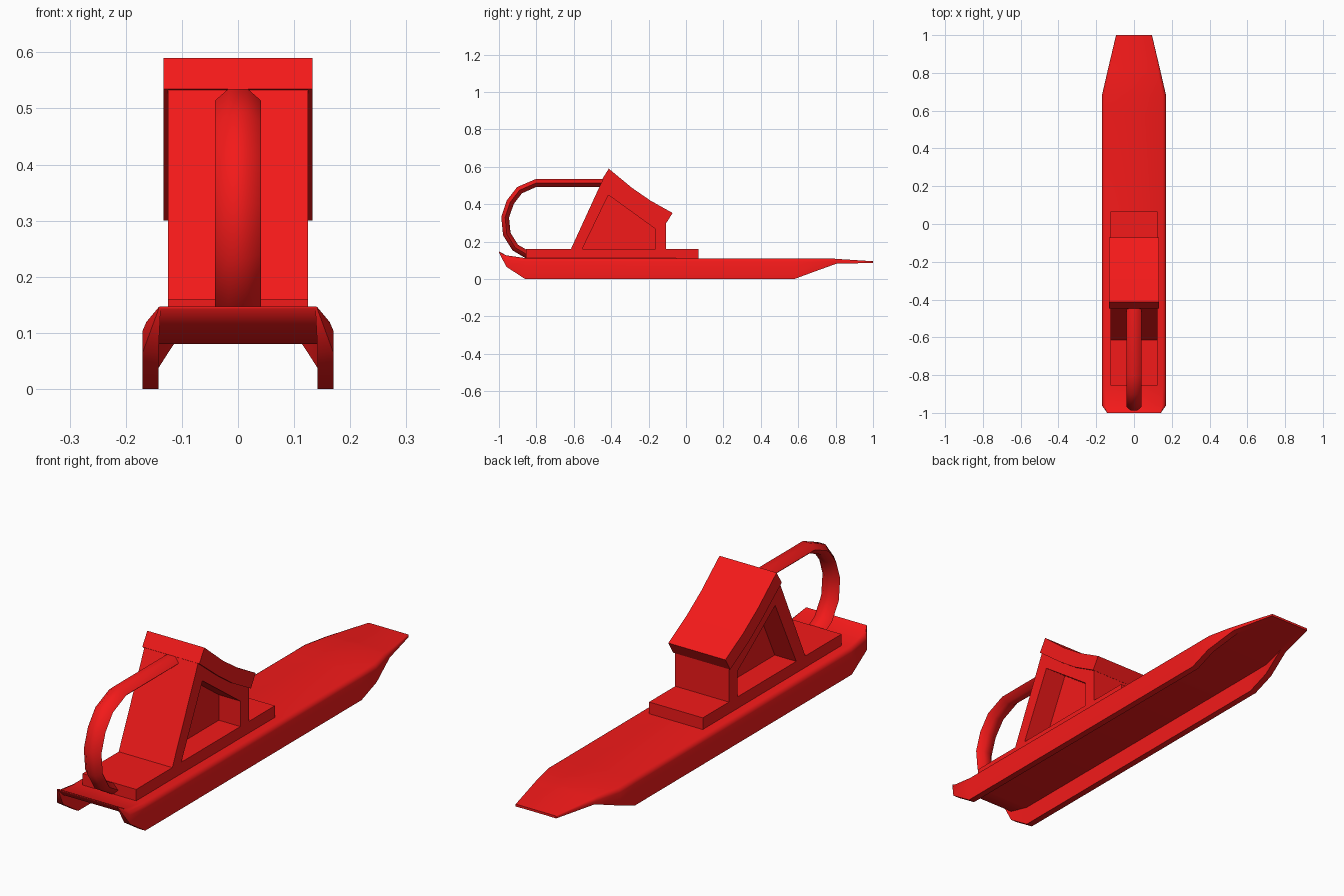
import bpy, bmesh, math
from mathutils import Vector

if "Cube" in bpy.data.objects:
    bpy.data.objects.remove(bpy.data.objects["Cube"])

red = bpy.data.materials.new("red_paint")
red.diffuse_color = (0.9, 0.01, 0.01, 1)
red.use_nodes = True
red.node_tree.nodes["Principled BSDF"].inputs["Base Color"].default_value = red.diffuse_color


def loft(name, rings, smooth=False):
    """Skin a list of closed rings of equal length and cap both ends."""
    bm = bmesh.new()
    vs = [[bm.verts.new(p) for p in ring] for ring in rings]
    n = len(rings[0])
    for a, b in zip(vs, vs[1:]):
        for i in range(n):
            j = (i + 1) % n
            bm.faces.new((a[i], a[j], b[j], b[i]))
    bm.faces.new(vs[0][::-1])
    bm.faces.new(vs[-1])
    bmesh.ops.recalc_face_normals(bm, faces=bm.faces[:])
    me = bpy.data.meshes.new(name)
    bm.to_mesh(me)
    bm.free()
    ob = bpy.data.objects.new(name, me)
    bpy.context.collection.objects.link(ob)
    me.materials.append(red)
    if smooth:
        bpy.ops.object.select_all(action='DESELECT')
        ob.select_set(True)
        bpy.context.view_layer.objects.active = ob
        bpy.ops.object.shade_smooth_by_angle(angle=math.radians(50))
    return ob


def prism(name, profile, x0, x1):
    """Extrude a (y, z) side profile across x."""
    return loft(name, [[(x, y, z) for y, z in profile] for x in (x0, x1)])


# Hull: upside-down channel; y, half width, wall thickness, bottom,
# deck underside, deck top, edge rounding
stations = [
    (-1.00, .142, .004, .141, .143, .147, .003),
    (-0.96, .170, .028, .065, .105, .126, .022),
    (-0.86, .170, .028, .000, .080, .112, .018),
    (0.58, .170, .028, .000, .080, .110, .018),
    (0.68, .170, .028, .037, .081, .110, .018),
    (0.78, .147, .028, .073, .082, .110, .016),
    (0.81, .140, .028, .083, .0835, .107, .012),
    (1.00, .095, .028, .085, .0855, .095, .004),
]
rings = []
for y, w, t, zb, zu, zt, c in stations:
    half = [(w - t, zu), (w - t, zb), (w, zb), (w, zt - c),
            (w - .3 * c, zt - .3 * c), (w - c, zt)]
    rings.append([(x, y, z) for x, z in half] +
                 [(-x, y, z) for x, z in reversed(half)])
loft("hull", rings, smooth=True)

# Platform on the deck
prism("platform", [(-.856, .10), (.067, .10), (.067, .16), (-.856, .16)], -.125, .125)

# Cabin with a deep window recess on each side
cabin = prism("cabin", [(-.62, .15), (-.442, .538), (-.32, .44), (-.225, .372),
                        (-.107, .308), (-.107, .15)], -.125, .125)
window = [(-.584, .10), (-.415, .449), (-.163, .267), (-.163, .10)]
for side in (-1, 1):
    cutter = prism("window_cutter", window, side * .025, side * .2)
    mod = cabin.modifiers.new("window", 'BOOLEAN')
    mod.operation = 'DIFFERENCE'
    mod.solver = 'EXACT'
    mod.object = cutter
    bpy.context.view_layer.objects.active = cabin
    bpy.ops.object.modifier_apply(modifier=mod.name)
    bpy.data.objects.remove(cutter)

# Slightly sagging roof slab
prism("roof", [(-.447, .535), (-.32, .435), (-.225, .368), (-.104, .30),
               (-.072, .353), (-.19, .419), (-.29, .488), (-.413, .59)], -.133, .133)

# Flattened six-sided tube looping from the cabin back to the platform
path = [Vector(p) for p in [(-.43, .514), (-.80, .514), (-.89, .475), (-.94, .41),
                            (-.967, .33), (-.958, .24), (-.913, .168), (-.84, .125)]]
section = [(.041, 0), (.017, .021), (-.017, .021), (-.041, 0), (-.017, -.021), (.017, -.021)]
rings = []
for i, p in enumerate(path):
    d = (path[min(i + 1, len(path) - 1)] - path[max(i - 1, 0)]).normalized()
    if i == 0:
        d = (path[1] - path[0]).normalized()
    n = Vector((d.y, -d.x))
    rings.append([(x, p.x + n.x * h, p.y + n.y * h) for x, h in section])
loft("loop_tube", rings, smooth=True)
